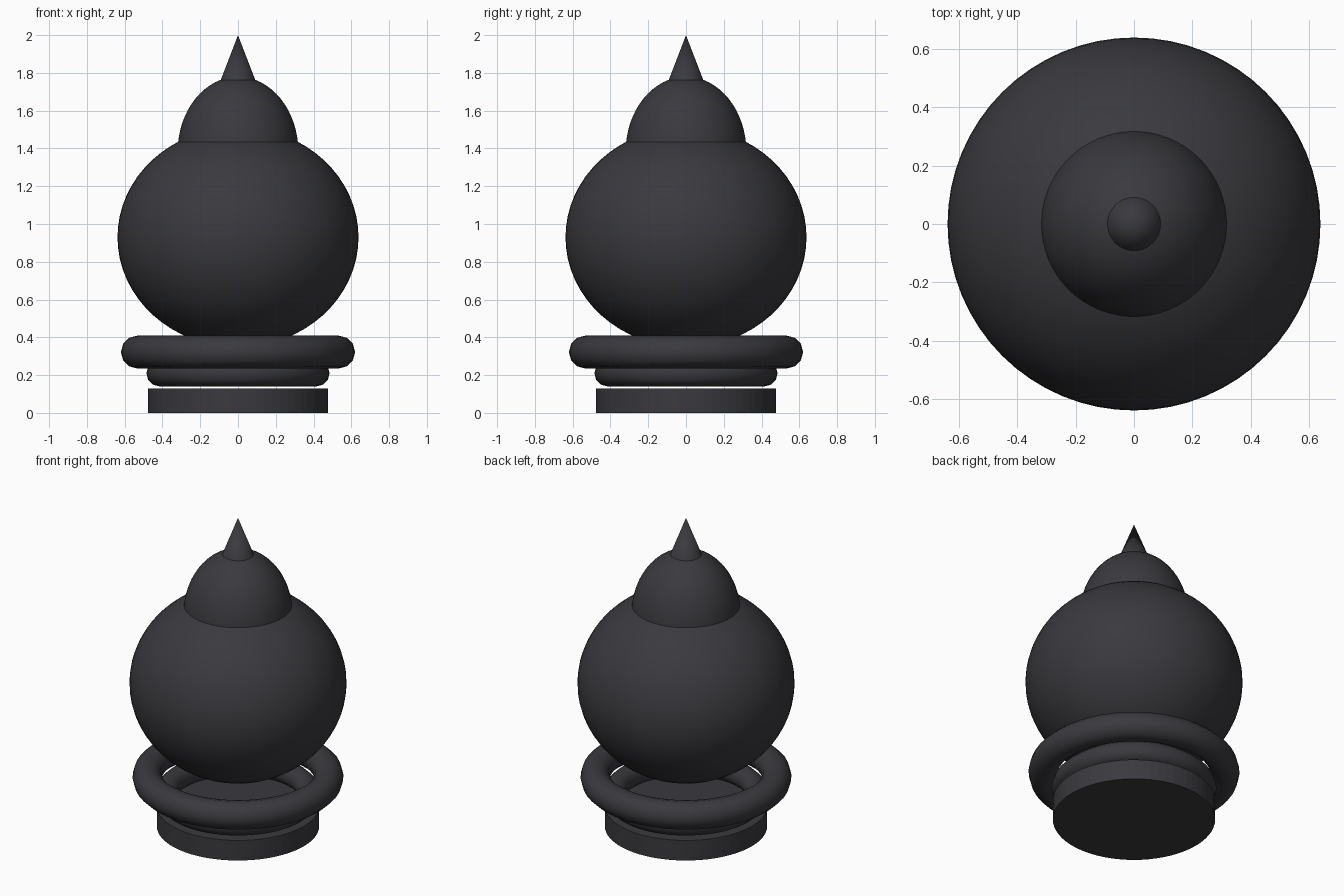
import bpy
import math

cube = bpy.data.objects.get("Cube")
if cube:
    bpy.data.objects.remove(cube, do_unlink=True)

# Single dark finish
COLOUR = (0.042, 0.042, 0.049, 1.0)
dark = bpy.data.materials.new("charcoal")
dark.use_nodes = True
dark.diffuse_color = COLOUR
dark.node_tree.nodes["Principled BSDF"].inputs["Base Color"].default_value = COLOUR


def finish(name, scale=(1, 1, 1), smooth_angle=40):
    obj = bpy.context.object
    obj.name = name
    obj.scale = scale
    bpy.ops.object.transform_apply(location=False, rotation=False, scale=True)
    obj.data.materials.append(dark)
    if smooth_angle:
        bpy.ops.object.shade_smooth_by_angle(angle=math.radians(smooth_angle))
    return obj


def ellipsoid(name, z, radius, height):
    bpy.ops.mesh.primitive_uv_sphere_add(segments=64, ring_count=32, radius=1, location=(0, 0, z))
    return finish(name, (radius, radius, height))


def ring(name, z, major, minor):
    bpy.ops.mesh.primitive_torus_add(major_segments=48, minor_segments=12, major_radius=major,
                                     minor_radius=minor, location=(0, 0, z))
    return finish(name)


# Flat round foot
bpy.ops.mesh.primitive_cylinder_add(vertices=64, radius=0.477, depth=0.13, location=(0, 0, 0.065))
finish("base_disc", smooth_angle=0)

# Two stacked collars
ring("lower_ring", 0.21, 0.415, 0.07)
ring("upper_ring", 0.322, 0.533, 0.087)

# Squashed ball with a domed cap
ellipsoid("main_ball", 0.93, 0.638, 0.582)
ellipsoid("top_dome", 1.38, 0.32, 0.40)

# Pointed tip, sunk slightly into the dome
bpy.ops.mesh.primitive_cone_add(vertices=48, radius1=0.1, radius2=0, depth=0.26, location=(0, 0, 1.87))
finish("spire")
